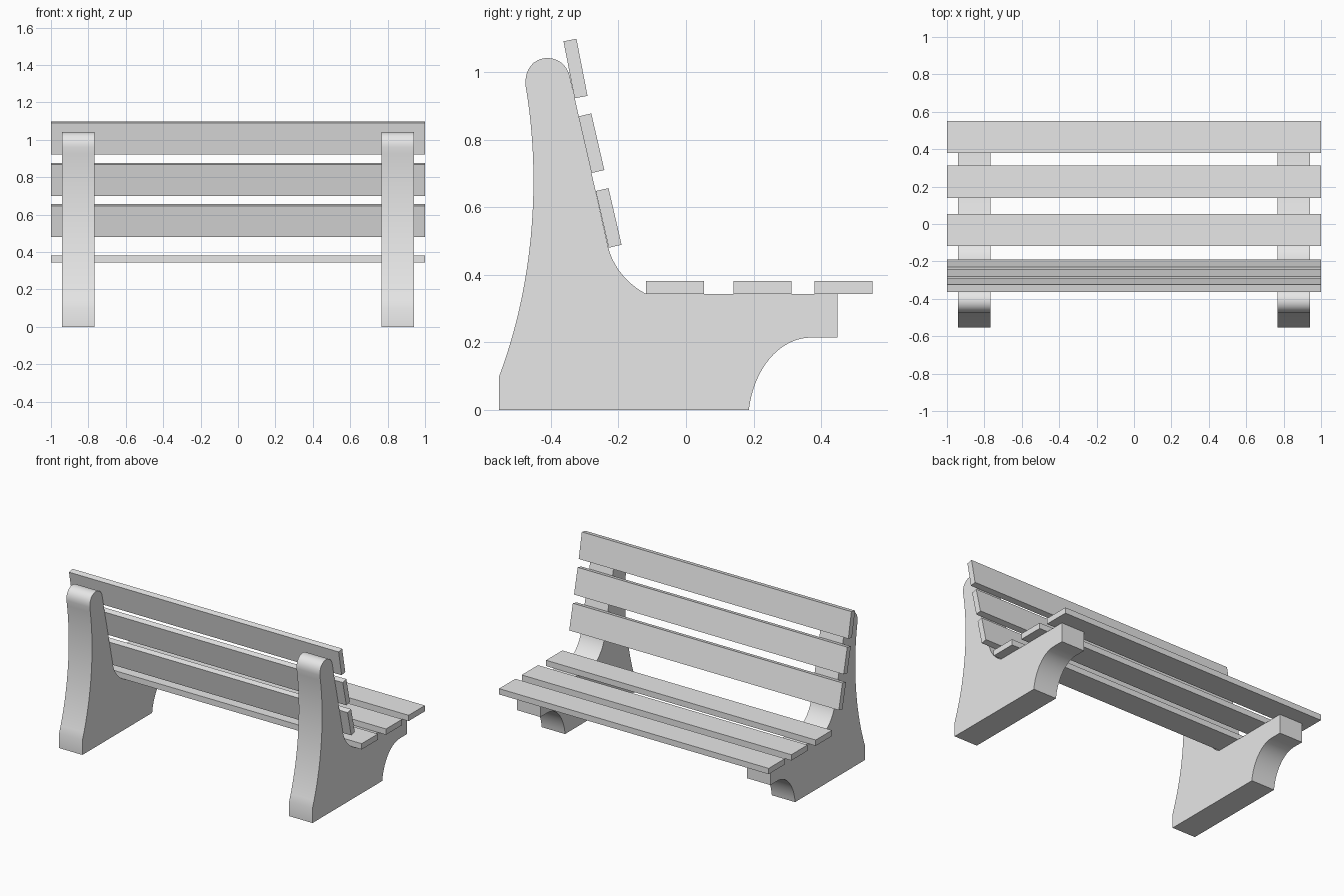
import bpy, bmesh
from math import radians
from mathutils import Vector

cube = bpy.data.objects.get("Cube")
if cube:
    bpy.data.objects.remove(cube, do_unlink=True)

# One plain grey for the whole bench
GREY = (0.8, 0.8, 0.8, 1)
grey = bpy.data.materials.new("light grey")
grey.use_nodes = True
grey.diffuse_color = GREY
grey.node_tree.nodes["Principled BSDF"].inputs["Base Color"].default_value = GREY


def bezier(a, b, c, d, steps):
    """Points along a cubic curve, end points included."""
    a, b, c, d = map(Vector, (a, b, c, d))
    ts = [i / steps for i in range(steps + 1)]
    return [a*(1-t)**3 + b*3*t*(1-t)**2 + c*3*t*t*(1-t) + d*t**3 for t in ts]


def add_object(name, bm):
    bmesh.ops.recalc_face_normals(bm, faces=bm.faces)
    mesh = bpy.data.meshes.new(name)
    bm.to_mesh(mesh)
    bm.free()
    mesh.materials.append(grey)
    obj = bpy.data.objects.new(name, mesh)
    bpy.context.collection.objects.link(obj)
    return obj


def support(name, x0, x1):
    """Side support: the (y, z) outline extruded along x."""
    bm = bmesh.new()
    face = bm.faces.new([bm.verts.new((x0, p[0], p[1])) for p in outline])
    new = bmesh.ops.extrude_face_region(bm, geom=[face])["geom"]
    moved = [v for v in new if isinstance(v, bmesh.types.BMVert)]
    bmesh.ops.translate(bm, verts=moved, vec=(x1 - x0, 0, 0))
    obj = add_object(name, bm)
    bpy.ops.object.select_all(action='DESELECT')
    obj.select_set(True)
    bpy.context.view_layer.objects.active = obj
    bpy.ops.object.shade_smooth_by_angle(angle=radians(30))


def slat(name, y, z, tilt):
    """Full-width plank, tilted about x."""
    bm = bmesh.new()
    bmesh.ops.create_cube(bm, size=1)
    bmesh.ops.scale(bm, vec=(2, 0.172, 0.039), verts=bm.verts)
    obj = add_object(name, bm)
    obj.location = (0, y, z)
    obj.rotation_euler.x = radians(tilt)


# Support outline: foot, front arch, seat ledge, backrest, rounded top, rear curve
outline = [(-0.553, 0)]
outline += bezier((0.186, 0), (0.2, 0.12), (0.275, 0.213), (0.37, 0.214), 16)
outline += [(0.448, 0.214), (0.448, 0.343)]
outline += bezier((-0.118, 0.343), (-0.17, 0.37), (-0.215, 0.42), (-0.23, 0.48), 10)
outline += bezier((-0.343, 0.983), (-0.358, 1.066), (-0.482, 1.062), (-0.475, 0.96), 16)
outline += bezier((-0.475, 0.96), (-0.433, 0.72), (-0.44, 0.4), (-0.553, 0.099), 20)[1:]

support("left_support", 0.767, 0.94)
support("right_support", -0.94, -0.767)

for i, y in enumerate((-0.032, 0.226, 0.466)):
    slat(f"seat_slat_{i + 1}", y, 0.3625, 0)

for i, (y, z, lean) in enumerate(((-0.229, 0.568, 13), (-0.28, 0.789, 13), (-0.327, 1.01, 11))):
    slat(f"back_slat_{i + 1}", y, z, 90 + lean)
